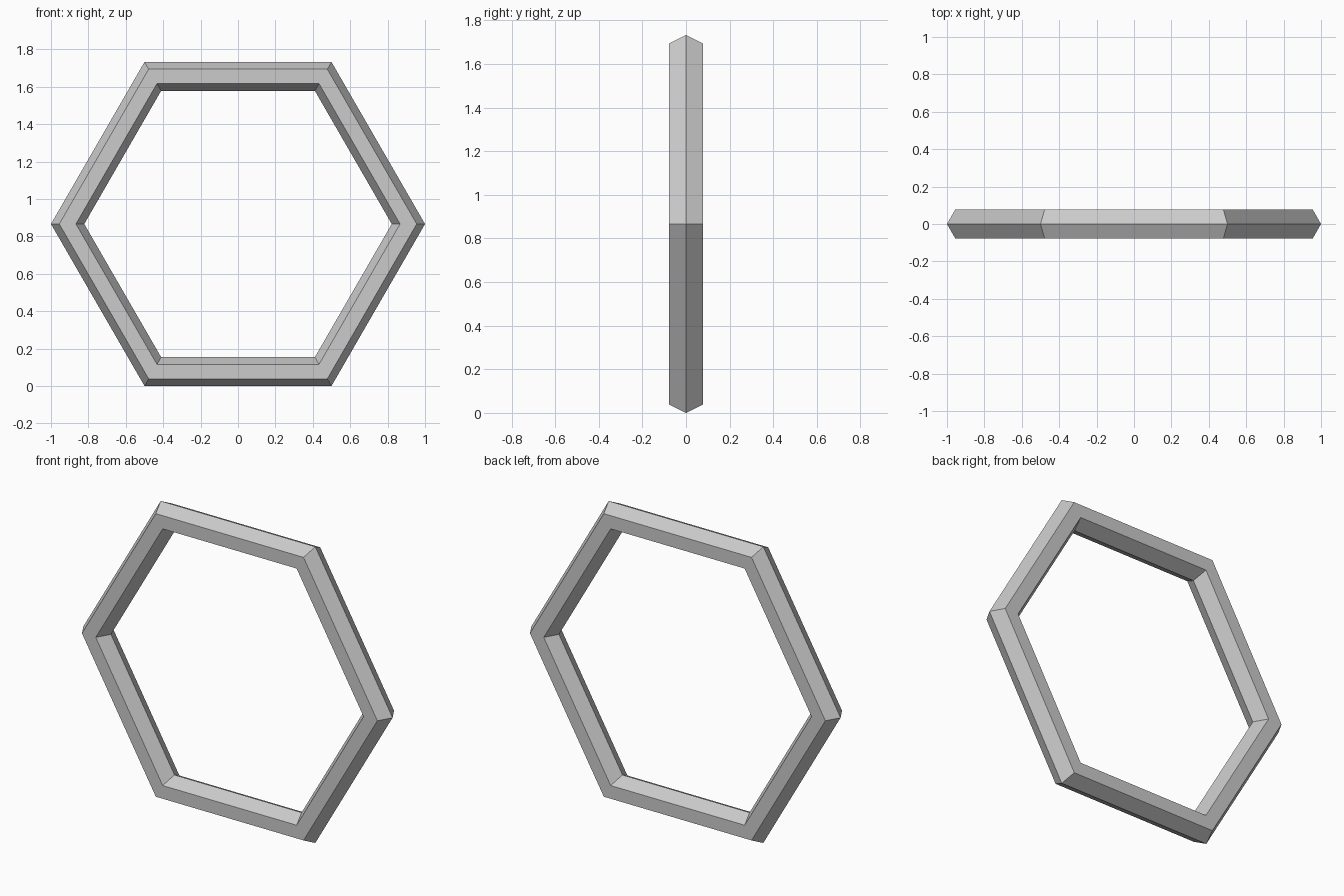
import bpy
import math

if "Cube" in bpy.data.objects:
    bpy.data.objects.remove(bpy.data.objects["Cube"])

OUTER = 1.0      # corner radius of the outer ridge
MINOR = 0.089    # radius of the hexagonal tube section

# Hexagonal ring with a hexagonal tube, stood upright on one flat side
bpy.ops.mesh.primitive_torus_add(
    major_segments=6, minor_segments=6,
    major_radius=OUTER - MINOR, minor_radius=MINOR,
    location=(0, 0, OUTER * math.cos(math.radians(30))),
    rotation=(math.radians(90), 0, 0))
ring = bpy.context.object
ring.name = "hexagonal_ring"
bpy.ops.object.transform_apply(location=True, rotation=True, scale=True)
bpy.ops.object.shade_flat()
